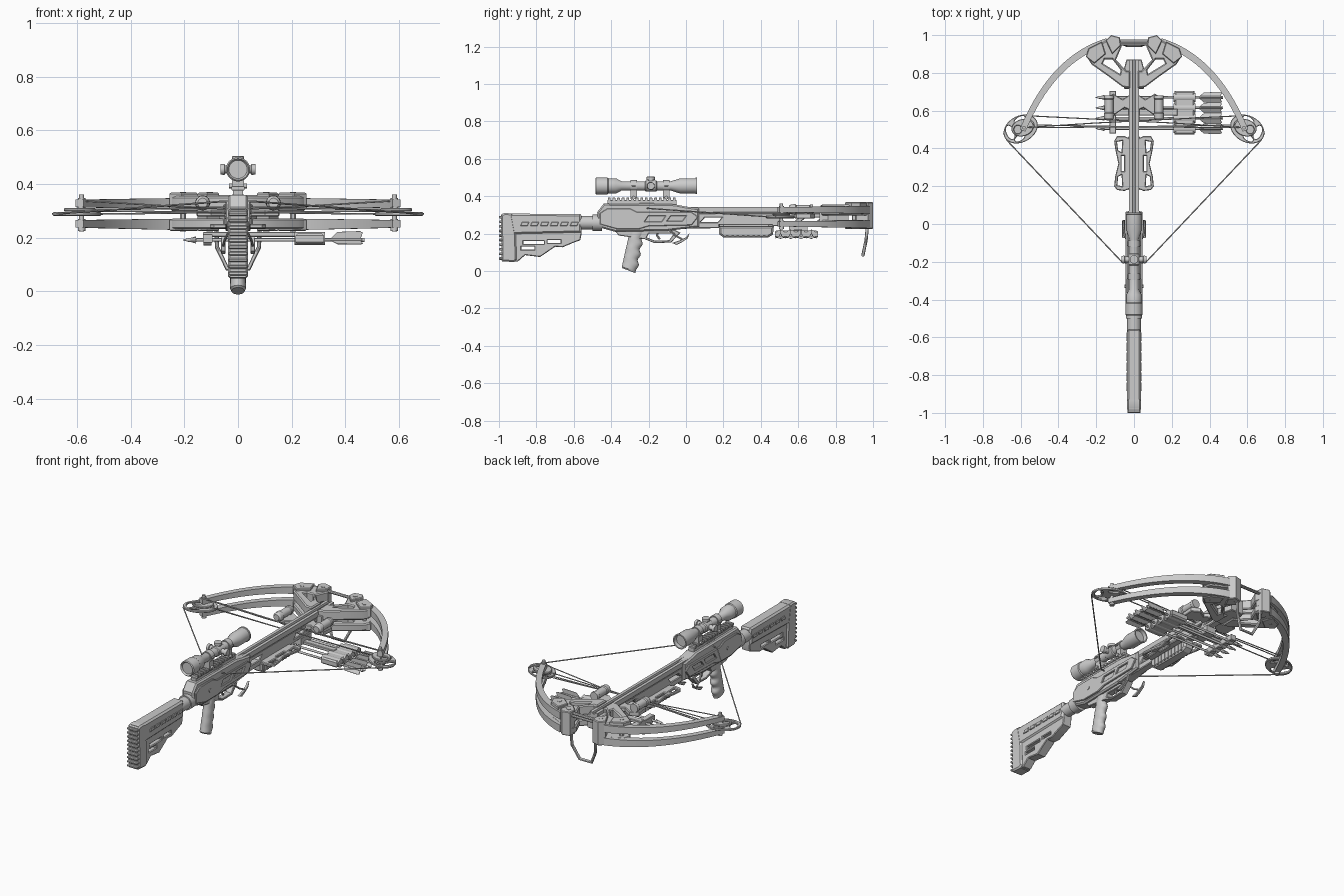
import bpy, bmesh, math
from mathutils import Matrix, Vector

AX = {'xy': ((1, 0, 0), (0, 1, 0), (0, 0, 1)), 'yz': ((0, 1, 0), (0, 0, 1), (1, 0, 0)),
      'xz': ((1, 0, 0), (0, 0, 1), (0, -1, 0))}

def finish(name, me):
    me.shade_smooth()
    me.set_sharp_from_angle(angle=math.radians(30))
    ob = bpy.data.objects.new(name, me)
    bpy.context.collection.objects.link(ob)
    return ob

def from_curve(name, cu, mat=None):
    tmp = bpy.data.objects.new("tmp", cu)
    bpy.context.collection.objects.link(tmp)
    dg = bpy.context.evaluated_depsgraph_get()
    me = bpy.data.meshes.new_from_object(tmp.evaluated_get(dg))
    bpy.data.objects.remove(tmp)
    if mat:
        me.transform(mat)
    return finish(name, me)

def prism(name, pts, plane, lo, hi, holes=(), bev=0.004):
    """Filled outline (with holes) extruded from lo to hi across its plane."""
    cu = bpy.data.curves.new(name, 'CURVE')
    cu.dimensions, cu.fill_mode = '2D', 'BOTH'
    cu.extrude, cu.bevel_depth, cu.bevel_resolution, cu.offset = (hi - lo) / 2 - bev, bev, 0, -bev
    for loop in (pts, *holes):
        sp = cu.splines.new('POLY')
        sp.points.add(len(loop) - 1)
        for p, c in zip(sp.points, loop):
            p.co = (c[0], c[1], 0, 1)
        sp.use_cyclic_u = True
    m = Matrix(AX[plane]).transposed().to_4x4()
    m.translation = Vector(AX[plane][2]) * (lo + hi) / 2
    return from_curve(name, cu, m)

def tube(name, pts, r, cyclic=False, res=2):
    cu = bpy.data.curves.new(name, 'CURVE')
    cu.dimensions, cu.bevel_depth, cu.bevel_resolution, cu.use_fill_caps = '3D', r, res, True
    sp = cu.splines.new('POLY')
    sp.points.add(len(pts) - 1)
    for p, c in zip(sp.points, pts):
        p.co = (*c, 1)
    sp.use_cyclic_u = cyclic
    return from_curve(name, cu)

def loft(name, rings):
    bm = bmesh.new()
    vs = [[bm.verts.new(c) for c in ring] for ring in rings]
    n = len(vs[0])
    for a, b in zip(vs, vs[1:]):
        for i in range(n):
            bm.faces.new((a[i], a[(i + 1) % n], b[(i + 1) % n], b[i]))
    bm.faces.new(vs[0]); bm.faces.new(vs[-1])
    bmesh.ops.recalc_face_normals(bm, faces=bm.faces)
    me = bpy.data.meshes.new(name)
    bm.to_mesh(me); bm.free()
    return finish(name, me)

def lathe(name, prof, axis, c, n=28):
    """Profile of (position along axis, radius) turned about an axis through c."""
    u, v = (axis + 1) % 3, (axis + 2) % 3
    rings = []
    for t, r in prof:
        ring = []
        for k in range(n):
            p = list(c)
            p[axis] += t
            p[u] += r * math.cos(k * math.tau / n)
            p[v] += r * math.sin(k * math.tau / n)
            ring.append(p)
        rings.append(ring)
    return loft(name, rings)

def box(name, x0, x1, y0, y1, z0, z1, bev=0.003):
    return prism(name, [(x0, y0), (x1, y0), (x1, y1), (x0, y1)], 'xy', z0, z1, bev=bev)

def slot(a, b, c, d, skew=0):
    return [(a, c), (b, c), (b + skew, d), (a + skew, d)]

def ellipse(cx, cy, a, b, rot=0, n=32):
    return [(cx + a * math.cos(t) * math.cos(rot) - b * math.sin(t) * math.sin(rot),
             cy + a * math.cos(t) * math.sin(rot) + b * math.sin(t) * math.cos(rot))
            for t in (i * math.tau / n for i in range(n))]

# Shoulder stock, ribbed butt pad and buffer tube
prism("stock_body", [(-.98, .305), (-.565, .303), (-.558, .2), (-.565, .165), (-.6, .152), (-.66, .127), (-.7, .13),
      (-.78, .075), (-.86, .085), (-.9, .05), (-.98, .055)], 'yz', -.028, .028,
      [slot(-.88, -.81, .115, .13), slot(-.87, -.76, .145, .16), slot(-.74, -.67, .15, .165)])
prism("stock_top", [(-.98, .307), (-.565, .305), (-.558, .295), (-.56, .205), (-.98, .195)], 'yz', -.036, .036, bev=.01)
prism("butt_pad", [(-.99, .3), (-.97, .31), (-.93, .308), (-.91, .2), (-.905, .06), (-.92, .048), (-.985, .052)],
      'yz', -.037, .037, bev=.008)
for i in range(10):
    box("butt_rib", -.034, .034, -1, -.97, .06 + i * .0245, .075 + i * .0245, .004)
for s in (-1, 1):
    for i in range(6):
        y = -.885 + i * .053
        prism("stock_side_rib", slot(y, y + .038, .242, .262, .008), 'yz', s * .037 - .004, s * .037 + .004, bev=.002)
lathe("buffer_tube", [(-.6, .036), (-.5, .036), (-.5, .043), (-.45, .043)], 1, (0, 0, .258))

# Receiver, side panels, trigger housing
prism("receiver", [(-.475, .315), (-.44, .36), (-.06, .357), (.0, .345), (.07, .335), (.07, .235), (-.1, .215),
      (-.38, .21), (-.47, .235)], 'yz', -.037, .037, bev=.008)
for s in (-1, 1):
    prism("side_panel", [(-.46, .31), (-.42, .335), (-.3, .335), (-.26, .315), (.03, .315), (.065, .29), (.03, .245),
          (-.2, .24), (-.25, .225), (-.37, .225), (-.46, .25)], 'yz', s * .038 - .008, s * .038 + .008,
          [slot(-.22, -.13, .265, .295, .02), slot(-.1, -.02, .268, .295, .02)], .003)
    lathe("receiver_pin", [(-.05, .01), (.05, .01)], 0, (0, -.33, .28), 12)
prism("trigger_guard", [(-.38, .215), (-.36, .19), (-.22, .17), (-.17, .15), (-.08, .152), (-.03, .205), (-.06, .22)],
      'yz', -.02, .02, [[(-.2, .2), (-.21, .18), (-.165, .162), (-.09, .165), (-.065, .2)]], .003)
tube("trigger", [(0, -.15, .215), (0, -.155, .19), (0, -.14, .17)], .006)
# Cocking hooks below the receiver
for s in (-1, 1):
    tube("hook_cord", [(s * .035, -.09, .22), (s * .05, -.06, .19), (s * .055, -.02, .17)], .005)
    prism("cocking_hook", [(-.075, .15), (-.03, .165), (.0, .18), (.02, .205), (.01, .175), (-.02, .155), (-.05, .14)],
          'yz', s * .055 - .008, s * .055 + .008, bev=.002)

# Pistol grip with finger grooves
rings = []
for i in range(25):
    t = i / 24
    yb, yf = -.3 - .045 * t, -.225 - .04 * t + .006 * math.sin(t * 25)
    a, w, z = (yf - yb) / 2, .026 + .004 * t, .215 - .2 * t
    if i == 24:
        a, w = a * .85, w * .8
    rings.append([((w * math.cos(k * math.tau / 20)), (yf + yb) / 2 + a * math.sin(k * math.tau / 20),
                   z - .013 * t * (1 + math.sin(k * math.tau / 20))) for k in range(20)])
loft("pistol_grip", rings)

# Scope rail and telescopic sight
box("scope_rail", -.018, .018, -.42, -.05, .35, .38)
for i in range(15):
    box("rail_tooth", -.024, .024, -.418 + i * .0248, -.403 + i * .0248, .376, .393, .002)
lathe("scope", [(-.475, .034), (-.485, .04), (-.48, .045), (-.42, .045), (-.415, .041), (-.375, .041), (-.345, .025), (-.22, .025),
      (-.215, .03), (-.16, .03), (-.155, .025), (-.08, .025), (-.03, .041), (.05, .041), (.052, .044), (.06, .044),
      (.06, .037), (.04, .034)], 1, (0, 0, .455), 36)
lathe("turret_side", [(-.066, .019), (-.05, .021), (-.048, .015), (.048, .015), (.05, .021), (.066, .019)], 0, (0, -.188, .455))
lathe("turret_top", [(0, .015), (.032, .015), (.033, .022), (.048, .022), (.05, .019)], 2, (0, -.188, .455))
for y in (-.28, -.105):
    lathe("scope_ring", [(-.017, .031), (.017, .031)], 1, (0, y, .455))
    box("ring_foot", -.022, .022, y - .018, y + .018, .385, .435)
    box("ring_clamp", -.038, .038, y - .012, y + .012, .45, .46)
    lathe("ring_screw", [(-.034, .01), (.034, .01)], 0, (0, y, .393), 12)

# Flight rail and barrel body
prism("flight_rail", [(-.026, .343), (-.008, .343), (-.005, .333), (.005, .333), (.008, .343), (.026, .343), (.026, .315),
      (.019, .305), (-.019, .305), (-.026, .315)], 'xz', -.87, .06, bev=.001)
prism("barrel", [(-.05, .31), (.86, .31), (.86, .265), (.8, .25), (.48, .24), (.19, .23), (-.05, .225)], 'yz', -.022, .022,
      [slot(.08, .17, .262, .285, .02), slot(.5, .58, .265, .285, .02), slot(.62, .7, .268, .285, .02)])
# Fore grip with ribs, and waisted finger guards
prism("fore_grip", [(.175, .24), (.47, .24), (.465, .195), (.44, .18), (.2, .18), (.178, .195)], 'yz', -.032, .032, bev=.01)
for i in range(9):
    box("fore_grip_rib", -.035, .035, .2 + i * .028, .215 + i * .028, .185, .232, .003)
for s in (-1, 1):
    prism("finger_guard", [(s * x, y) for x, y in [(.015, .19), (.05, .175), (.09, .18), (.105, .2), (.1, .25), (.083, .32),
          (.1, .4), (.105, .44), (.09, .465), (.05, .465), (.015, .45)]], 'xy', .235, .252,
          [[(s * x, y) for x, y in h] for h in ([(.062, .2), (.088, .205), (.084, .25), (.066, .26)],
           [(.052, .28), (.066, .28), (.066, .36), (.052, .36)], [(.066, .38), (.084, .39), (.09, .435), (.062, .44)])])

# Riser plates, limb pockets and bridge
outline = [(.02, .72), (.06, .725), (.14, .785), (.225, .845), (.25, .885), (.238, .925), (.15, .97), (.12, .992),
           (.075, .98), (.065, .94), (.095, .87), (.04, .81), (.02, .81)]
hole = [(.075, .795), (.165, .85), (.155, .872), (.115, .872), (.07, .815)]
for s in (-1, 1):
    P = lambda pts: [(s * x, y) for x, y in pts]
    for z0, z1 in ((.298, .355), (.232, .272)):
        prism("riser_plate", P(outline), 'xy', z0, z1, [P(hole)], .006)
    prism("limb_pocket", P([(.07, .945), (.115, .9), (.13, .93), (.15, .972), (.12, 1), (.075, .988)]), 'xy', .225, .368)
    prism("pocket_clamp", P([(.15, .9), (.21, .85), (.255, .885), (.24, .93), (.17, .965)]), 'xy', .225, .27)
    prism("pocket_clamp", P([(.15, .9), (.21, .85), (.255, .885), (.24, .93), (.17, .965)]), 'xy', .305, .368)
    for x, y in ((.105, .955), (.205, .9)):
        lathe("pocket_bolt", [(-.073, .012), (.073, .012)], 2, (s * x, y, .297), 12)
    # Curved split limbs
    for zc, z_tip in ((.327, .328), (.25, .252)):
        rings = []
        for i in range(19):
            t = i / 18
            p = Vector((.14, .965)) * (1 - t) ** 2 + Vector((.43, .88)) * 2 * t * (1 - t) + Vector((.59, .495)) * t * t
            d = (Vector((.29, -.085)) * (1 - t) + Vector((.16, -.385)) * t).normalized()
            n = Vector((-d.y, d.x)) * (.019 - .003 * t)
            z, h = zc + (z_tip - zc) * t, .022 - .008 * t
            rings.append([(s * (p.x + a * n.x), p.y + a * n.y, z + b * h) for a, b in ((1, 1), (1, -1), (-1, -1), (-1, 1))])
        loft("limb", rings)
    # Eccentric cams on axles
    big = P(ellipse(.6, .503, .096, .07, -.5))
    holes = [P(ellipse(.655, .485, .02, .038, -.4, 16)), P(ellipse(.605, .455, .028, .014, -.5, 16)),
             P(ellipse(.605, .553, .03, .014, -.5, 16)), P(ellipse(.545, .53, .012, .022, -.5, 16))]
    prism("cam", big, 'xy', .282, .296, holes, .003)
    prism("cable_cam", P(ellipse(.59, .51, .06, .045, -.3)), 'xy', .298, .311, [P(ellipse(.615, .5, .02, .022, 0, 16))], .003)
    lathe("cam_axle", [(-.072, .009), (.066, .009)], 2, (s * .583, .51, .295), 16)
    for z in (.232, .265, .316, .342):
        lathe("axle_collar", [(-.006, .014), (.006, .014)], 2, (s * .583, .51, z), 16)
    # Bowstring half, cables and their anchors
    tube("bowstring", [(0, -.215, .337), (s * .065, -.2, .335), (s * .67, .44, .29), (s * .69, .48, .29)], .0035)
    tube("cable_upper", [(s * .56, .573, .305), (-s * .2, .535, .315), (-s * .583, .51, .338)], .003)
    tube("cable_lower", [(s * .54, .51, .3), (0, .515, .295), (-s * .583, .525, .288)], .003)
    # String dampers on their arms
    prism("damper_arm", P([(.015, .6), (.05, .615), (.1, .58), (.15, .59), (.155, .665), (.11, .69), (.06, .66), (.015, .69)]),
          'xy', .28, .308)
    lathe("string_damper", [(-.01, .018), (0, .026), (.025, .028), (.03, .023), (.1, .023), (.105, .027), (.12, .025)],
          1, (s * .132, .56, .33), 20)
    lathe("damper_peg", [(0, .012), (.05, .012)], 2, (s * .132, .64, .29), 12)
prism("riser_bridge", [(-.05, .715), (.05, .715), (.07, .76), (.04, .87), (-.04, .87), (-.07, .76)], 'xy', .24, .325)
box("string_latch", -.02, .02, -.25, -.17, .32, .365)

# Foot stirrup
tube("stirrup", [(-.08, .968, .34), (-.08, .968, .22), (-.078, .963, .165), (-.04, .946, .085), (.04, .946, .085),
     (.078, .963, .165), (.08, .968, .22), (.08, .968, .34)], .0085, True, 3)
tube("stirrup_crossbar", [(-.08, .955, .35), (.08, .955, .35)], .009)

# Quiver: mount, spine, gripper, hood
box("quiver_mount", -.03, .03, .55, .65, .205, .25)
box("quiver_spine", -.13, .23, .575, .61, .203, .222)
box("quiver_gripper", -.13, -.095, .48, .705, .18, .215)
box("quiver_hood", .215, .32, .475, .705, .177, .217, .008)
for y in (.505, .56, .615, .67):
    lathe("hood_lobe", [(.21, .024), (.325, .024)], 0, (0, y, .197), 16)
    lathe("gripper_clip", [(-.128, .02), (-.098, .02)], 0, (0, y, .192), 16)
    # Bolt with point, nock and three vanes
    lathe("bolt_shaft", [(-.205, .001), (-.185, .007), (-.16, .009), (-.155, .0065), (.46, .0065), (.462, .008), (.472, .007)],
          0, (0, y, .192), 12)
    for k in range(3):
        a = k * math.tau / 3 + math.pi / 2
        v = prism("bolt_vane", [(.34, 0), (.37, .03), (.455, .033), (.465, .027), (.455, 0)], 'xz', -.0015, .0015, bev=.0005)
        v.matrix_world = Matrix.Translation((0, y, .192)) @ Matrix.Rotation(a - math.pi / 2, 4, 'X')
    for a in (0, math.pi / 2):
        v = prism("broadhead_blade", [(-.203, 0), (-.155, .014), (-.16, 0), (-.155, -.014)], 'xz', -.001, .001, bev=.0003)
        v.matrix_world = Matrix.Translation((0, y, .192)) @ Matrix.Rotation(a, 4, 'X')
